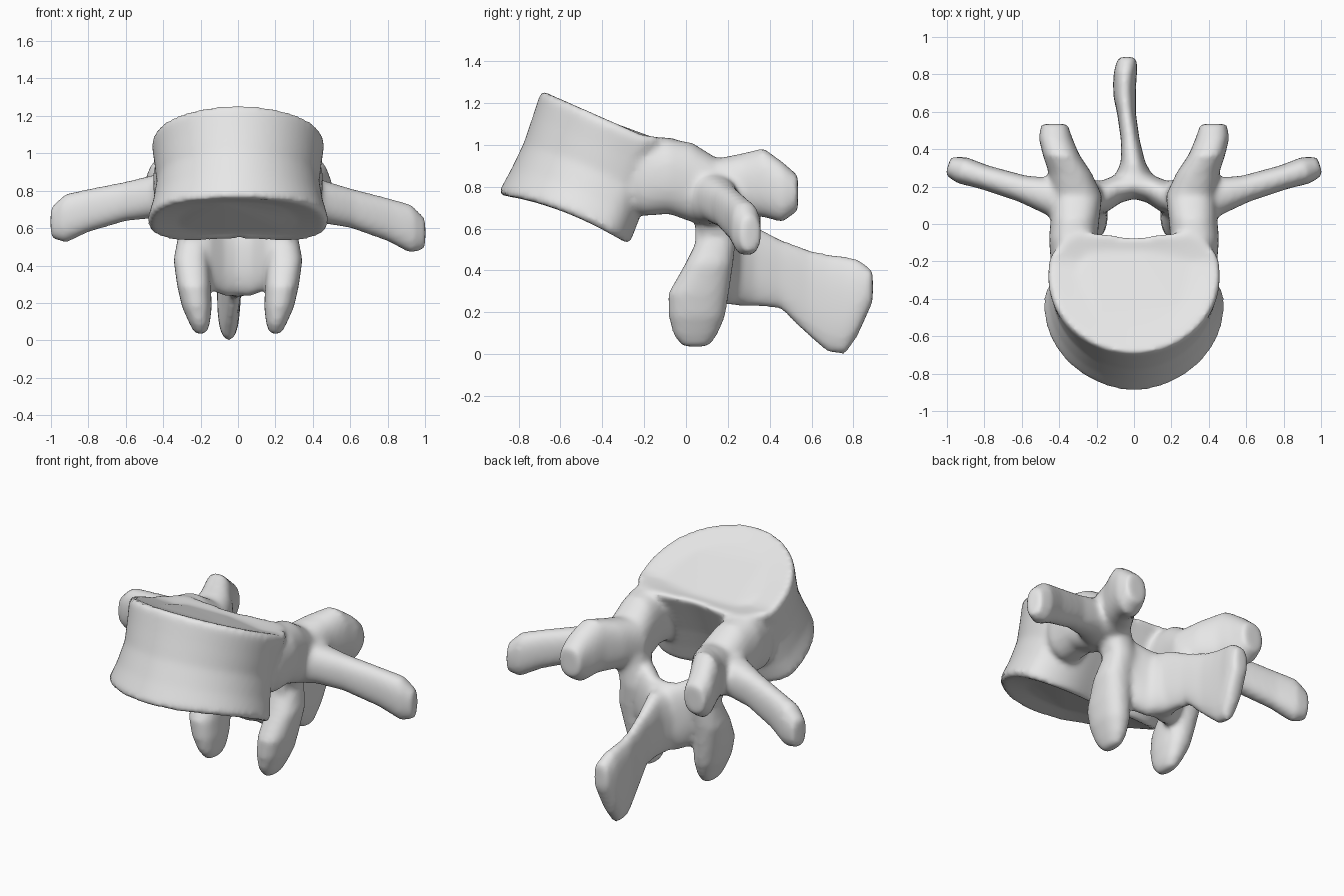
import bpy, bmesh, math
from mathutils import Vector

cube = bpy.data.objects.get("Cube")
if cube:
    bpy.data.objects.remove(cube, do_unlink=True)

bone = bpy.data.materials.new("bone_grey")
bone.use_nodes = True
bone.diffuse_color = (0.8, 0.8, 0.8, 1)
bone.node_tree.nodes["Principled BSDF"].inputs["Base Color"].default_value = (0.8, 0.8, 0.8, 1)

bm = bmesh.new()
X, Y, Z = Vector((1, 0, 0)), Vector((0, 1, 0)), Vector((0, 0, 1))
SIDES = 32


def skin(rings):
    """Close a list of point rings into a solid."""
    loops = [[bm.verts.new(p) for p in ring] for ring in rings]
    n = len(loops[0])
    faces = [bm.faces.new(loops[0]), bm.faces.new(loops[-1])]
    for a, b in zip(loops, loops[1:]):
        for i in range(n):
            j = (i + 1) % n
            faces.append(bm.faces.new((a[i], a[j], b[j], b[i])))
    bmesh.ops.recalc_face_normals(bm, faces=faces)


def power(value, exponent):
    return math.copysign(abs(value) ** exponent, value)


def loft(stations, u, v, side=1, lift=0.0):
    """Skin rounded sections; each station is x, y, z, radius u, radius v."""
    rings = []
    for x, y, z, ru, rv in stations:
        ring = []
        for i in range(SIDES):
            a = math.tau * i / SIDES
            p = Vector((x, y, z + lift * abs(x)))
            p += u * ru * power(math.cos(a), 0.85) + v * rv * power(math.sin(a), 0.85)
            ring.append((p.x * side, p.y, p.z))
        rings.append(ring)
    skin(rings)


# Vertebral body: U-shaped rings between two tilted, dished end plates
def body_ring(t, scale):
    width = (0.485 - 0.025 * t) * scale
    depth = math.sqrt(scale) if scale > 0.9 else scale
    front, back = 0.45 - 0.03 * t, 0.205 + 0.06 * t
    center, middle = -0.45 + 0.18 * t, -0.58 + 0.21 * t
    ring = []
    for i in range(64):
        a = math.tau * i / 64
        s = math.sin(a)
        x = width * power(math.cos(a), 1.08 - 0.08 * t if s < 0 else 0.95)
        if s < 0:
            y = center + depth * front * s
        else:
            y = center + depth * (back * s ** 0.65 - 0.06 * s * math.exp(-(x / 0.2) ** 2))
        # Lower plate arches, upper plate levels off towards the pedicles
        d = y - middle
        z = 0.64 + 0.48 * t - (0.39 + 0.05 * t) * d
        z += 0.035 * (1 - t) * (1 - (d / 0.3) ** 2) + 0.36 * t * max(0, d - 0.17)
        ring.append((x, y, z))
    return ring


skin([body_ring(t, s) for t, s in (
    (0.03, 0.65), (0.0, 0.96), (0.05, 1.0), (0.25, 0.95), (0.5, 0.92),
    (0.75, 0.96), (0.95, 1.0), (1.0, 0.97), (0.98, 0.65))])

for side in (1, -1):
    # Pedicle running back into the superior articular process
    loft([(0.29, -0.34, 0.86, 0.11, 0.14), (0.325, -0.2, 0.84, 0.12, 0.18),
          (0.325, -0.08, 0.85, 0.13, 0.18), (0.315, 0.03, 0.82, 0.13, 0.19),
          (0.305, 0.15, 0.78, 0.135, 0.155), (0.34, 0.27, 0.81, 0.115, 0.15),
          (0.39, 0.37, 0.82, 0.098, 0.165), (0.42, 0.46, 0.775, 0.09, 0.145),
          (0.425, 0.535, 0.77, 0.07, 0.085)],
         X, Z, side)
    # Inferior articular process, hanging from the arch
    loft([(0.27, 0.13, 0.74, 0.10, 0.10), (0.235, 0.15, 0.56, 0.085, 0.09),
          (0.25, 0.11, 0.43, 0.095, 0.115), (0.235, 0.06, 0.29, 0.09, 0.145),
          (0.22, 0.052, 0.18, 0.08, 0.135), (0.205, 0.045, 0.09, 0.055, 0.105),
          (0.2, 0.045, 0.035, 0.03, 0.06)],
         X, Y, side)
    # Transverse process, the left one drooping slightly more
    across = Vector((-0.3, 0.95, 0))
    loft([(0.34, 0.11, 0.76, 0.12, 0.13), (0.45, 0.15, 0.755, 0.10, 0.115),
          (0.60, 0.19, 0.725, 0.072, 0.105), (0.80, 0.25, 0.67, 0.066, 0.115),
          (0.92, 0.288, 0.625, 0.074, 0.13), (0.995, 0.31, 0.60, 0.05, 0.085)],
         across, Z, side, -0.03 if side > 0 else 0.03)
    # Lamina closing the arch behind the canal
    loft([(0.28, 0.12, 0.60, 0.08, 0.14), (0.15, 0.15, 0.48, 0.09, 0.21),
          (0.07, 0.195, 0.44, 0.08, 0.205), (-0.02, 0.215, 0.44, 0.075, 0.2)],
         Y, Z, side)

# Spinous process, a thin blade flaring at its root and leaning to one side
loft([(0, 0.18, 0.43, 0.14, 0.18), (0, 0.25, 0.425, 0.105, 0.195),
      (-0.005, 0.33, 0.42, 0.065, 0.192), (-0.02, 0.45, 0.385, 0.05, 0.165),
      (-0.04, 0.59, 0.29, 0.05, 0.208), (-0.05, 0.68, 0.243, 0.06, 0.235),
      (-0.05, 0.76, 0.232, 0.062, 0.235), (-0.045, 0.82, 0.27, 0.062, 0.185),
      (-0.035, 0.893, 0.325, 0.05, 0.075)], X, Z)

# Fuse everything into one soft bone surface
mesh = bpy.data.meshes.new("vertebra")
bm.to_mesh(mesh)
bm.free()
vertebra = bpy.data.objects.new("vertebra", mesh)
bpy.context.collection.objects.link(vertebra)
remesh = vertebra.modifiers.new("fuse", 'REMESH')
remesh.mode = 'VOXEL'
remesh.voxel_size = 0.016
smooth = vertebra.modifiers.new("soften", 'SMOOTH')
smooth.factor = 0.5
smooth.iterations = 8
graph = bpy.context.evaluated_depsgraph_get()
fused = bpy.data.meshes.new_from_object(vertebra.evaluated_get(graph))
vertebra.modifiers.clear()
vertebra.data = fused

fused.materials.clear()
fused.materials.append(bone)
for poly in fused.polygons:
    poly.use_smooth = True
    poly.material_index = 0
fused.update()
